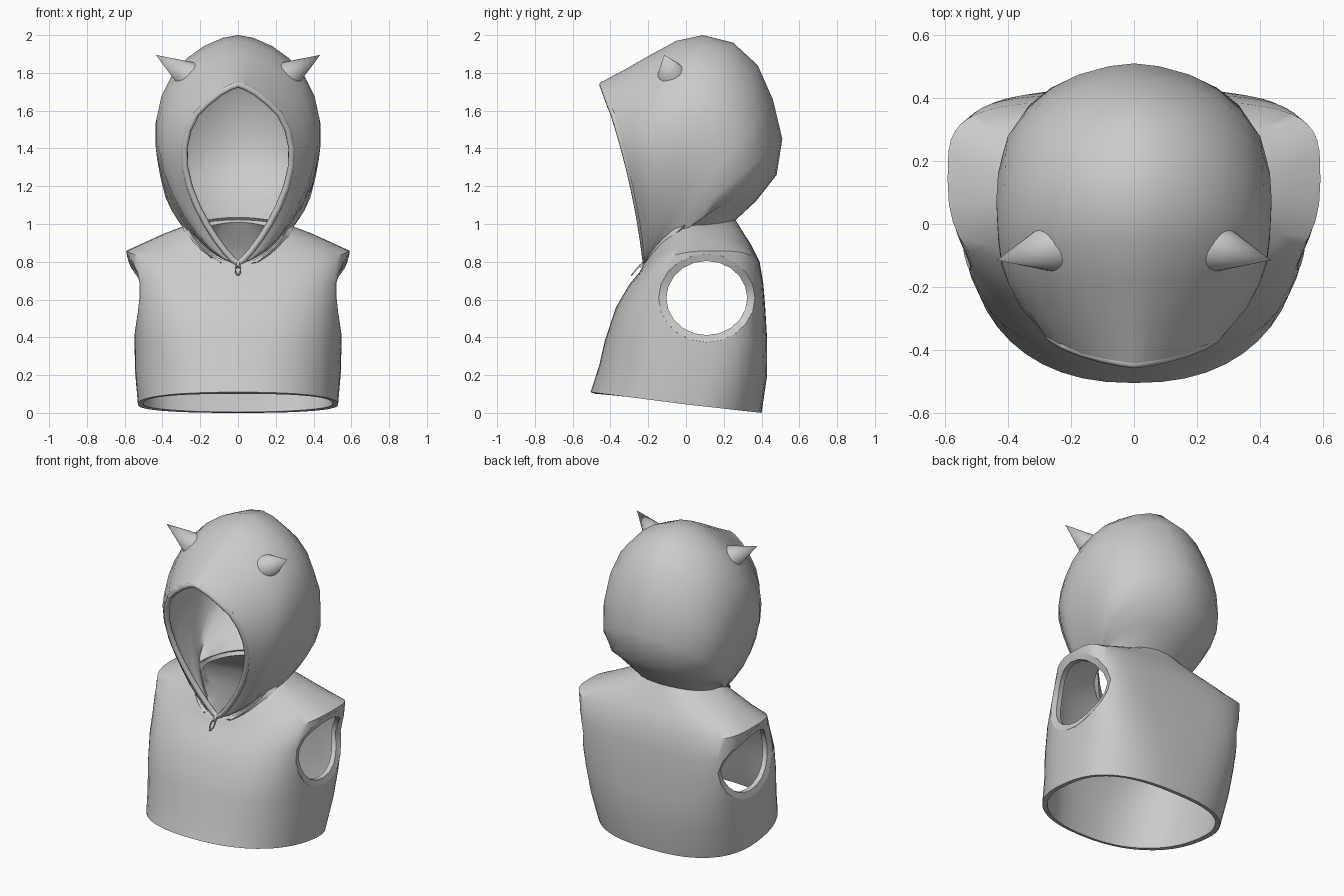
import bpy, bmesh, math
from mathutils import Vector
from mathutils.bvhtree import BVHTree

if "Cube" in bpy.data.objects:
    bpy.data.objects.remove(bpy.data.objects["Cube"])


def loft(name, rings, closed):
    """Skin a list of equal-length point rows with quads."""
    bm = bmesh.new()
    rows = [[bm.verts.new(p) for p in r] for r in rings]
    n = len(rows[0])
    for a, b in zip(rows, rows[1:]):
        for j in range(n if closed else n - 1):
            k = (j + 1) % n
            bm.faces.new((a[j], a[k], b[k], b[j]))
    tree = BVHTree.FromBMesh(bm)
    me = bpy.data.meshes.new(name)
    bm.to_mesh(me)
    bm.free()
    ob = bpy.data.objects.new(name, me)
    bpy.context.collection.objects.link(ob)
    return ob, tree


def activate(ob):
    bpy.ops.object.select_all(action='DESELECT')
    ob.select_set(True)
    bpy.context.view_layer.objects.active = ob


def smooth(ob, angle=45):
    activate(ob)
    bpy.ops.object.shade_smooth_by_angle(angle=math.radians(angle))


def thicken(ob, t):
    activate(ob)
    m = ob.modifiers.new("thickness", 'SOLIDIFY')
    m.thickness, m.offset = t, -1
    bpy.ops.object.modifier_apply(modifier=m.name)


def spow(v, e):
    return math.copysign(abs(v) ** e, v)


# Torso: front y, front z, back y, back z, half width, side y, side z, squareness front, back
TORSO = [
    (-.505, .11, .40, .00, .53, .00, .045, 2.3, 2.5),
    (-.46, .25, .43, .20, .545, .04, .22, 2.4, 2.9),
    (-.43, .38, .43, .38, .548, .06, .38, 2.6, 3.6),
    (-.37, .56, .42, .55, .553, .09, .55, 2.9, 4.4),
    (-.30, .68, .41, .68, .563, .11, .70, 2.9, 4.6),
    (-.25, .74, .39, .80, .592, .14, .858, 2.5, 4.0),
    (-.235, .765, .345, .89, .50, .12, .90, 2.3, 3.0),
    (-.23, .78, .30, .96, .39, .09, .95, 2.1, 2.4),
    (-.22, .79, .26, 1.025, .27, .05, .995, 2.0, 2.0),
]


def torso_point(a, yf, zf, yb, zb, w, ys, zs, nf, nb):
    c, s = math.cos(a), math.sin(a)
    n, ye, ze = (nb, yb, zb) if s > 0 else (nf, yf, zf)
    rise = 2 / n if zs < .1 else 2
    return Vector((w * spow(c, 2 / n), ys + (ye - ys) * abs(s) ** (2 / n),
                   zs + (ze - zs) * abs(s) ** rise))


COUNT = 48
torso, tree = loft("torso", [[torso_point(2 * math.pi * i / COUNT, *r) for i in range(COUNT)]
                             for r in TORSO], True)
thicken(torso, .03)

# Armholes cut straight through both sides
AY, AZ, RY, RZ = .11, .608, .255, .234
bpy.ops.mesh.primitive_cylinder_add(vertices=20, radius=1, depth=3, location=(0, AY, AZ),
                                    rotation=(0, math.pi / 2, 0))
cutter = bpy.context.object
cutter.name = "armhole_cutter"
cutter.scale = (RZ, RY, 1)
cutter.hide_render = True
activate(torso)
cut = torso.modifiers.new("armholes", 'BOOLEAN')
cut.operation, cut.object, cut.solver = 'DIFFERENCE', cutter, 'EXACT'
bpy.ops.object.modifier_apply(modifier=cut.name)
bpy.data.objects.remove(cutter)
smooth(torso)

# Armhole trim bands following the torso surface
for side, label in ((1, "right"), (-1, "left")):
    rings = [[], [], [], []]
    for i in range(20):
        a = side * 2 * math.pi * i / 20
        cy, cz = math.cos(a), math.sin(a)
        hit = tree.ray_cast(Vector((2, AY + RY * cy, AZ + RZ * cz)), Vector((-1, 0, 0)))[0]
        x = hit.x if hit else .54
        for ring, f, dx in zip(rings, (1.01, 1.0, .84, .84), (-.012, .002, -.008, -.04)):
            ring.append((side * (x + dx), AY + RY * f * cy, AZ + RZ * f * cz))
    band, _ = loft("armhole_trim_" + label, rings, True)
    smooth(band, 40)

# Hood: arcs fanning from the chin; apex y, apex z, half width, bow, chin taper, peak sharpness
CHIN = Vector((0, -.22, .79))
HOOD = [
    (-.45, 1.75, .295, -.03, .48, 1.55),
    (-.32, 1.82, .36, -.02, .42, 1.42),
    (-.18, 1.90, .40, -.01, .38, 1.3),
    (-.05, 1.97, .422, 0, .36, 1.25),
    (.09, 2.00, .432, 0, .36, 1.22),
    (.25, 1.96, .437, 0, .36, 1.2),
    (.38, 1.84, .432, 0, .40, 1.2),
    (.46, 1.66, .42, 0, .48, 1.2),
    (.51, 1.45, .395, .01, .50, 1.2),
    (.48, 1.26, .345, .03, .45, 1.1),
    (.37, 1.12, .295, .06, .28, 1),
]
HALF = 14


def hood_arc(y, z, w, bow, taper, sharp):
    d = Vector((0, y, z)) - CHIN
    perp = Vector((0, -d.z, d.y)).normalized()
    th = [.1 + (math.pi - .1) * i / HALF for i in range(HALF + 1)]
    f = [max(0, math.sin(t)) ** sharp * (1 - taper * (1 + math.cos(t)) / 2) for t in th]
    top = max(f)
    pts = []
    for t, v in zip(th, f):
        p = CHIN + d * (1 - math.cos(t)) / 2 + perp * bow * math.sin(t) ** 2
        pts.append(Vector((-w * v / top, p.y, p.z)))
    pts[-1].x = 0
    return pts + [Vector((-p.x, p.y, p.z)) for p in reversed(pts[:-1])]


arcs = [hood_arc(*r) for r in HOOD]
# Last arc sits on the torso neckline so hood and torso join
arcs.append([torso_point(-math.pi / 2 - .1 - (2 * math.pi - .2) * j / (2 * HALF), *TORSO[-1])
             - Vector((0, 0, .006)) for j in range(2 * HALF + 1)])
hood, _ = loft("hood", arcs, False)
thicken(hood, .022)
smooth(hood)

# Rolled trim around the face opening
cu = bpy.data.curves.new("hood_trim", 'CURVE')
cu.dimensions, cu.bevel_depth, cu.bevel_resolution = '3D', .017, 2
sp = cu.splines.new('POLY')
sp.points.add(len(arcs[0]) - 1)
for pt, p in zip(sp.points, arcs[0]):
    pt.co = (p.x * .96, p.y + .008, p.z - (.012 if p.z > 1.6 else 0), 1)
sp.use_cyclic_u = True
trim = bpy.data.objects.new("hood_trim", cu)
bpy.context.collection.objects.link(trim)
activate(trim)
bpy.ops.object.convert(target='MESH')
smooth(bpy.context.object, 60)

# Horns
for side, label in ((1, "right"), (-1, "left")):
    base, tip = Vector((side * .25, -.072, 1.778)), Vector((side * .435, -.115, 1.895))
    axis = tip - base
    bpy.ops.mesh.primitive_cone_add(vertices=20, radius1=.085, radius2=0, depth=axis.length,
                                    location=(base + tip) / 2,
                                    rotation=axis.to_track_quat('Z', 'Y').to_euler())
    bpy.context.object.name = "horn_" + label
    smooth(bpy.context.object)

# Zip pull hanging at the chin
bpy.ops.mesh.primitive_torus_add(major_segments=16, minor_segments=6, major_radius=.017,
                                 minor_radius=.0045, location=(0, -.265, .757),
                                 rotation=(math.radians(50), 0, 0))
pull = bpy.context.object
pull.name = "zip_pull"
pull.scale = (.8, 1.9, 1)
smooth(pull, 60)
bpy.ops.mesh.primitive_cube_add(size=1, location=(0, -.235, .785), rotation=(math.radians(-40), 0, 0))
slider = bpy.context.object
slider.name = "zip_slider"
slider.scale = (.018, .012, .035)
